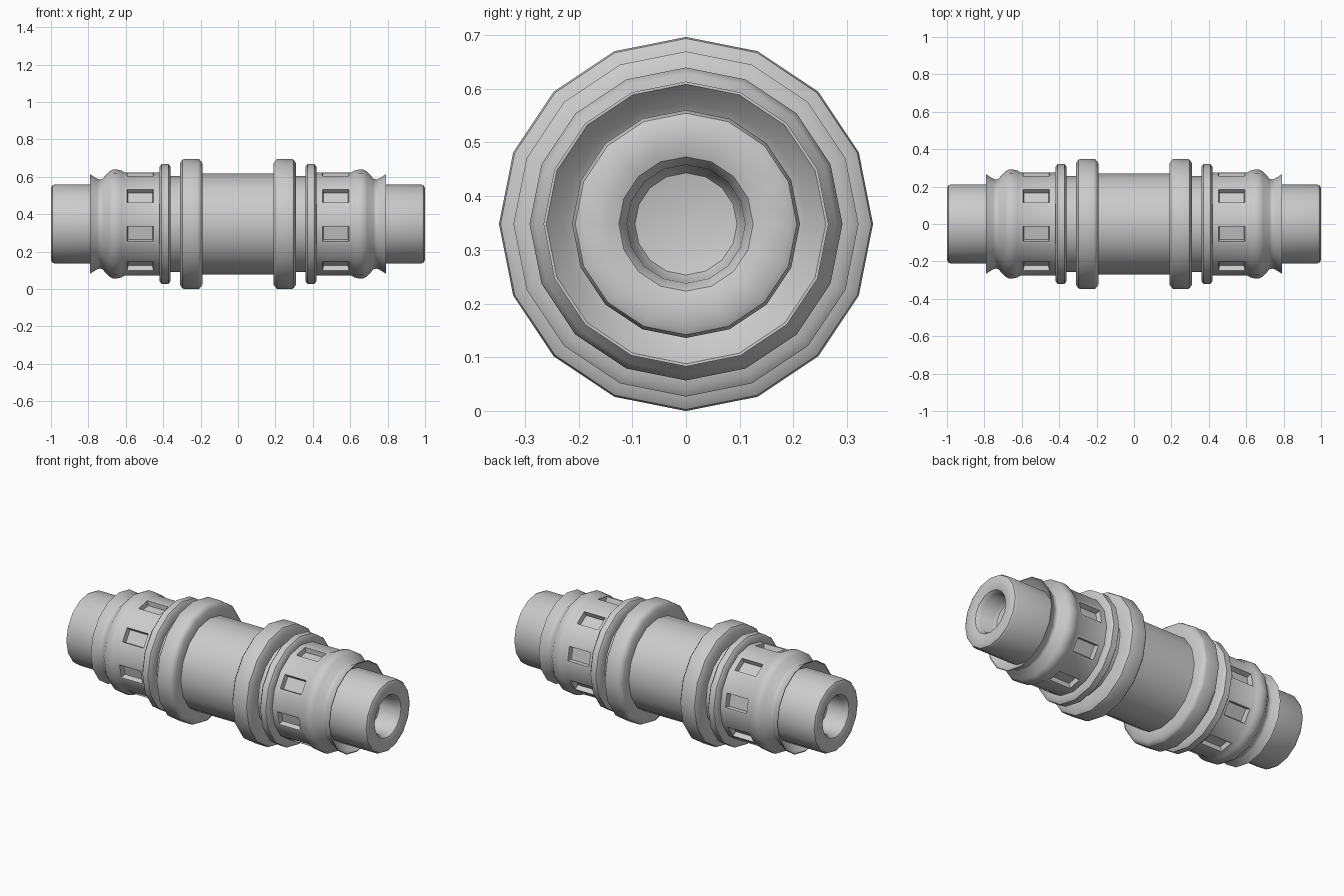
import bpy, bmesh, math

if "Cube" in bpy.data.objects:
    bpy.data.objects.remove(bpy.data.objects["Cube"])

SIDES = 16
AXIS_Z = 0.348


def lathe(name, profile, slot_span=None):
    """Revolve (x, radius) points about the long axis, mirror to the other end."""
    bm = bmesh.new()
    rings = []
    for x, r in profile:
        if r == 0:
            rings.append([bm.verts.new((x, 0, 0))] * SIDES)
        else:
            rings.append([bm.verts.new((x, r * math.cos(math.tau * j / SIDES),
                                        r * math.sin(math.tau * j / SIDES)))
                          for j in range(SIDES)])
    slots = []
    for i in range(len(rings) - 1):
        a, b = rings[i], rings[i + 1]
        for j in range(SIDES):
            k = (j + 1) % SIDES
            corners = list(dict.fromkeys((a[j], a[k], b[k], b[j])))
            face = bm.faces.new(corners)
            if slot_span == i and j % 2 == 0:
                slots.append(face)
    # Sunken grip windows on every other facet
    if slots:
        bm.normal_update()
        bmesh.ops.inset_individual(bm, faces=slots, thickness=0.018)
        bm.normal_update()
        bmesh.ops.inset_individual(bm, faces=slots, thickness=0.007, depth=-0.028)
    mesh = bpy.data.meshes.new(name)
    bm.to_mesh(mesh)
    bm.free()
    ob = bpy.data.objects.new(name, mesh)
    bpy.context.collection.objects.link(ob)
    ob.location.z = AXIS_Z
    mesh.shade_smooth()
    mesh.set_sharp_from_angle(angle=math.radians(38))
    mod = ob.modifiers.new("both_ends", 'MIRROR')
    mod.use_axis = (True, False, False)
    return ob


# Central sleeve
lathe("center_sleeve", [(0, 0.27), (0.195, 0.27)])

# Large flanges with chamfered rims
lathe("large_flange", [(0.19, 0.255), (0.19, 0.325), (0.205, 0.345), (0.215, 0.348),
                       (0.285, 0.348), (0.297, 0.345), (0.31, 0.325), (0.31, 0.255)])

# Necks between flange and ring
lathe("neck", [(0.305, 0.256), (0.365, 0.256)])

# Narrow rings
lathe("narrow_ring", [(0.36, 0.25), (0.36, 0.305), (0.372, 0.321), (0.408, 0.321),
                      (0.42, 0.305), (0.42, 0.27)])

# Slotted collars ending in a bulge and a thin flared lip
lathe("slotted_collar", [(0.415, 0.276), (0.44, 0.276), (0.605, 0.276), (0.622, 0.285),
                         (0.645, 0.291), (0.668, 0.291), (0.69, 0.28), (0.725, 0.242),
                         (0.738, 0.238), (0.752, 0.242), (0.79, 0.265), (0.79, 0.26),
                         (0.75, 0.225), (0.74, 0.21)], slot_span=1)

# End tubes with rounded mouths and blind holes
lathe("end_tube", [(0.735, 0.212), (0.978, 0.212), (0.993, 0.206), (1.0, 0.193),
                   (1.0, 0.15), (0.992, 0.125), (0.97, 0.11), (0.89, 0.107),
                   (0.87, 0.095), (0.86, 0.05), (0.86, 0)])
